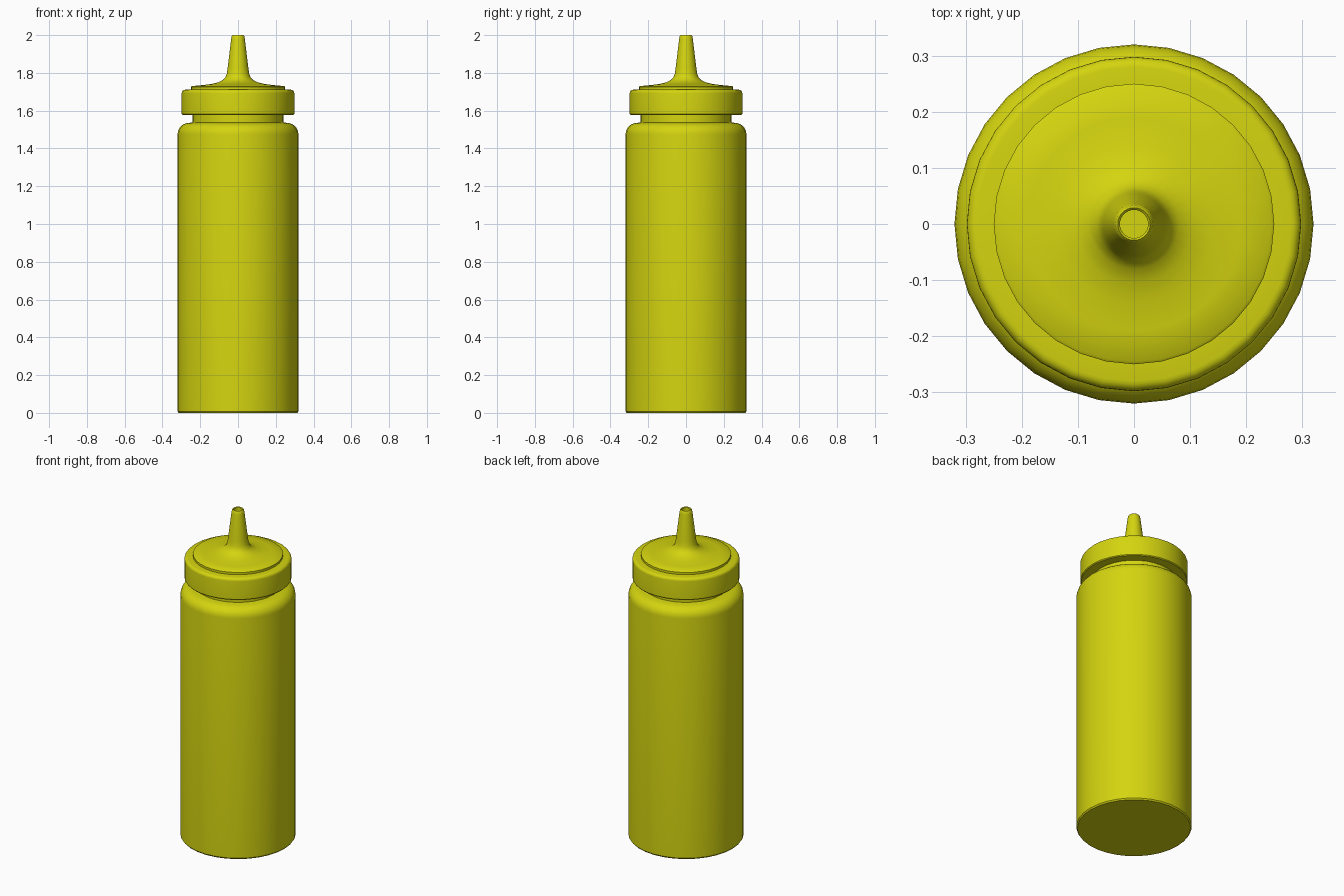
import bpy, bmesh, math

if "Cube" in bpy.data.objects:
    bpy.data.objects.remove(bpy.data.objects["Cube"])

SIDES = 32

plastic = bpy.data.materials.new("mustard_yellow")
plastic.diffuse_color = (0.66, 0.66, 0.005, 1)
plastic.use_nodes = True
plastic.node_tree.nodes["Principled BSDF"].inputs["Base Color"].default_value = plastic.diffuse_color


def lathe(name, profile):
    """Revolve (radius, height) points about z and close both ends."""
    bm = bmesh.new()
    rings = []
    for r, z in profile:
        rings.append([bm.verts.new((r * math.cos(2 * math.pi * i / SIDES),
                                    r * math.sin(2 * math.pi * i / SIDES), z))
                      for i in range(SIDES)])
    for a, b in zip(rings, rings[1:]):
        for i in range(SIDES):
            j = (i + 1) % SIDES
            bm.faces.new((a[i], a[j], b[j], b[i]))
    bm.faces.new(rings[0][::-1])
    bm.faces.new(rings[-1])
    bmesh.ops.recalc_face_normals(bm, faces=bm.faces)
    mesh = bpy.data.meshes.new(name)
    bm.to_mesh(mesh)
    bm.free()
    mesh.materials.append(plastic)
    obj = bpy.data.objects.new(name, mesh)
    bpy.context.collection.objects.link(obj)
    bpy.ops.object.select_all(action='DESELECT')
    obj.select_set(True)
    bpy.context.view_layer.objects.active = obj
    bpy.ops.object.shade_smooth_by_angle(angle=math.radians(35))
    return obj


# Bottle body with rounded shoulder and neck
shoulder = [(0.26 + 0.06 * math.cos(math.radians(a)),
             1.475 + 0.06 * math.sin(math.radians(a))) for a in range(0, 91, 15)]
lathe("bottle", [(0.314, 0), (0.32, 0.008)] + shoulder
      + [(0.24, 1.538), (0.24, 1.59)])

# Screw cap with rounded top rim
rim = [(0.28 + 0.018 * math.cos(math.radians(a)),
        1.693 + 0.018 * math.sin(math.radians(a))) for a in range(0, 91, 18)]
lathe("cap", [(0.235, 1.578), (0.294, 1.578), (0.298, 1.583)] + rim
      + [(0.24, 1.713)])

# Raised disc flaring into the hollow spout
lathe("spout", [(0.25, 1.70), (0.25, 1.726), (0.245, 1.73), (0.19, 1.735),
                (0.14, 1.741), (0.105, 1.75), (0.08, 1.762), (0.066, 1.777),
                (0.059, 1.797), (0.055, 1.825), (0.036, 1.98), (0.033, 1.995),
                (0.029, 2.0), (0.025, 1.996), (0.025, 1.80)])
